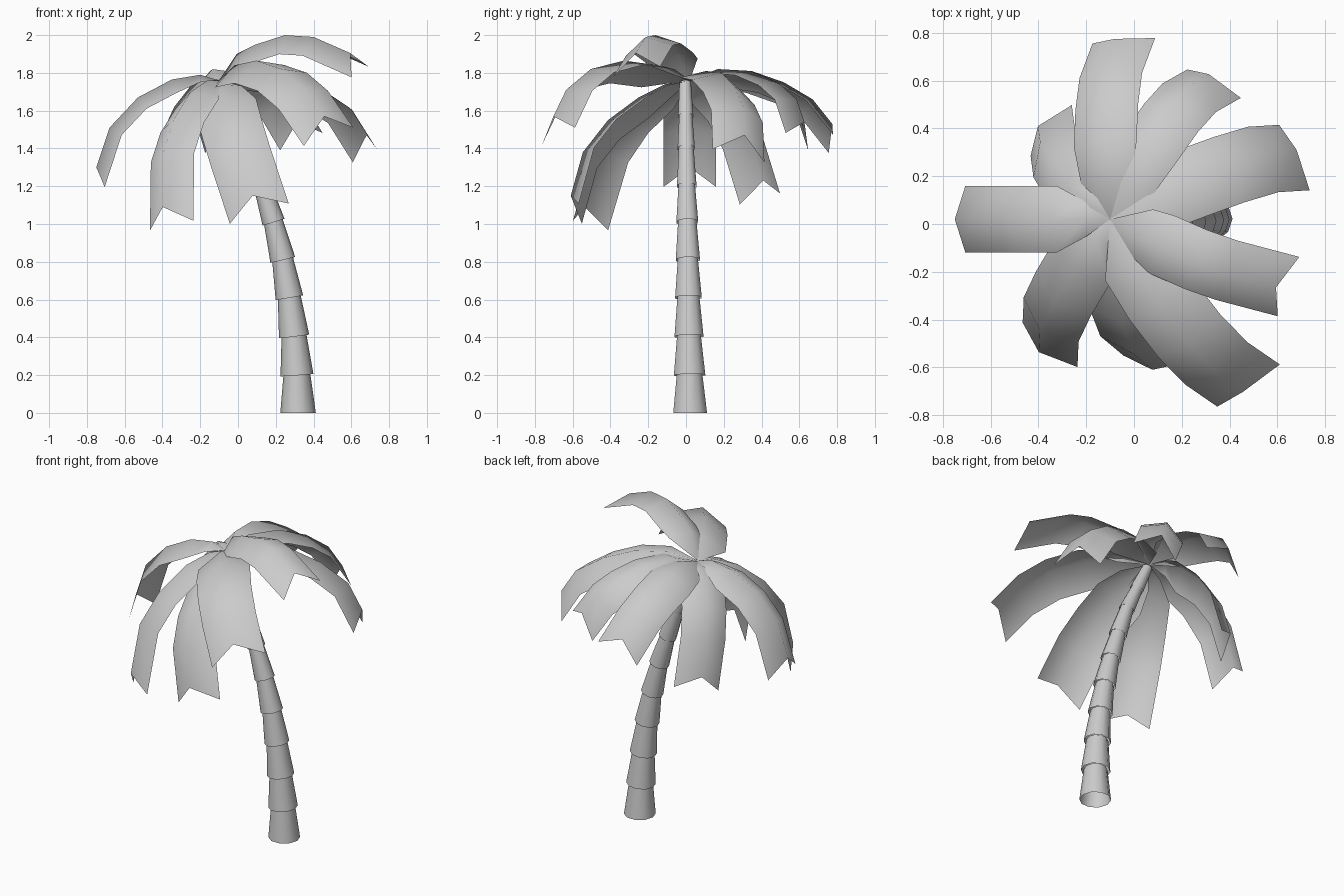
import bpy, bmesh, math
from mathutils import Vector

cube = bpy.data.objects.get("Cube")
if cube:
    bpy.data.objects.remove(cube)

grey = bpy.data.materials.new("plain_grey")
grey.use_nodes = True
grey.diffuse_color = (0.6, 0.6, 0.6, 1)
grey.node_tree.nodes["Principled BSDF"].inputs["Base Color"].default_value = (0.6, 0.6, 0.6, 1)

UP = Vector((0, 0, 1))
CROWN = Vector((-0.1, 0.02, 1.76))


def finish(name, bm, angle):
    mesh = bpy.data.meshes.new(name)
    bm.to_mesh(mesh)
    bm.free()
    mesh.materials.append(grey)
    obj = bpy.data.objects.new(name, mesh)
    bpy.context.collection.objects.link(obj)
    bpy.ops.object.select_all(action="DESELECT")
    obj.select_set(True)
    bpy.context.view_layer.objects.active = obj
    bpy.ops.object.shade_smooth_by_angle(angle=math.radians(angle))


# Trunk: a leaning stack of open tapered rings, each wider at its foot
def ring(bm, centre, axis, radius, sides=10):
    u = Vector((0, 1, 0)).cross(axis).normalized()
    v = axis.cross(u)
    turn = 2 * math.pi / sides
    return [bm.verts.new(centre + radius * (math.cos(k * turn) * u + math.sin(k * turn) * v))
            for k in range(sides)]


def build_trunk():
    heights = (0, 0.2, 0.405, 0.61, 0.81, 1.01, 1.2, 1.4, 1.57, 1.74)
    leans = (0.318, 0.312, 0.297, 0.272, 0.237, 0.188, 0.13, 0.06, -0.02, -0.1)
    spine = [Vector((x, 0.022 - 0.015 * z, z)) for x, z in zip(leans, heights)]
    bm = bmesh.new()
    for low, high in zip(spine, spine[1:]):
        axis = (high - low).normalized()
        radius = 0.094 - 0.033 * low.z
        foot = ring(bm, low, UP if low.z == 0 else axis, radius)
        head = ring(bm, high + axis * 0.01, axis, radius * 0.75)
        n = len(foot)
        for k in range(n):
            j = (k + 1) % n
            bm.faces.new((foot[k], foot[j], head[j], head[k]))
    finish("trunk", bm, 40)


# Frond: an arched strip bent in a tilted plane, widening from the crown to a notched end
def build_frond(name, azimuth, tilt, half_width, profile, drop=0.075, notch=0.085):
    a, t = math.radians(azimuth), math.radians(tilt)
    out = Vector((math.cos(a), math.sin(a), 0))
    level = UP.cross(out)
    side = math.cos(t) * level + math.sin(t) * UP
    rise = UP - math.tan(t) * level
    ridge = [CROWN] + [CROWN + r * out + (z - CROWN.z) * rise for r, z in profile]
    bm = bmesh.new()
    rows = []
    length = 0
    for i in range(1, len(ridge)):
        length += (ridge[i] - ridge[i - 1]).length
        last = i == len(ridge) - 1
        along = (ridge[i if last else i + 1] - ridge[i - 1]).normalized()
        below = side.cross(along).normalized()
        spread = min(1, length / 0.2)
        shift = below * drop * spread + along * (notch if last else 0)
        rows.append([bm.verts.new(ridge[i] + shift + s * side * half_width * spread)
                     if s else bm.verts.new(ridge[i]) for s in (-1, 0, 1)])
    tip = bm.verts.new(CROWN)
    for s in (0, 1):
        bm.faces.new((tip, rows[0][s], rows[0][s + 1]))
        for near, far in zip(rows, rows[1:]):
            bm.faces.new((near[s], far[s], far[s + 1], near[s + 1]))
    finish(name, bm, 80)


build_trunk()

# name, azimuth, sideways tilt, half width, ridge as (reach, height)
fronds = (
    ("right_frond", 180, 0, 0.14,
     ((0.1, 1.79), (0.25, 1.765), (0.43, 1.67), (0.58, 1.51), (0.65, 1.3))),
    ("back_frond", 95, -20, 0.14,
     ((0.15, 1.82), (0.33, 1.81), (0.5, 1.75), (0.65, 1.66), (0.75, 1.53))),
    ("back_left_frond", 62, -20, 0.135,
     ((0.16, 1.82), (0.36, 1.81), (0.53, 1.75), (0.66, 1.66), (0.73, 1.54))),
    ("left_back_frond", 25, -13, 0.155,
     ((0.18, 1.81), (0.38, 1.8), (0.57, 1.73), (0.74, 1.62), (0.83, 1.47))),
    ("left_raised_frond", -20, 12, 0.135,
     ((0.11, 1.9), (0.22, 1.95), (0.39, 2.0), (0.55, 1.99), (0.75, 1.905))),
    ("front_left_frond", -56, 17, 0.165,
     ((0.18, 1.84), (0.4, 1.865), (0.62, 1.82), (0.8, 1.71), (0.91, 1.57))),
    ("front_frond", -93, 19, 0.165,
     ((0.13, 1.74), (0.27, 1.67), (0.43, 1.55), (0.56, 1.38), (0.62, 1.15))),
    ("front_right_frond", -129, 10, 0.15,
     ((0.1, 1.76), (0.25, 1.7), (0.42, 1.56), (0.55, 1.38), (0.62, 1.09))),
    ("back_right_frond", 141, -12, 0.14,
     ((0.1, 1.77), (0.2, 1.73), (0.33, 1.62), (0.43, 1.45), (0.48, 1.23))),
)
for frond in fronds:
    build_frond(*frond)
